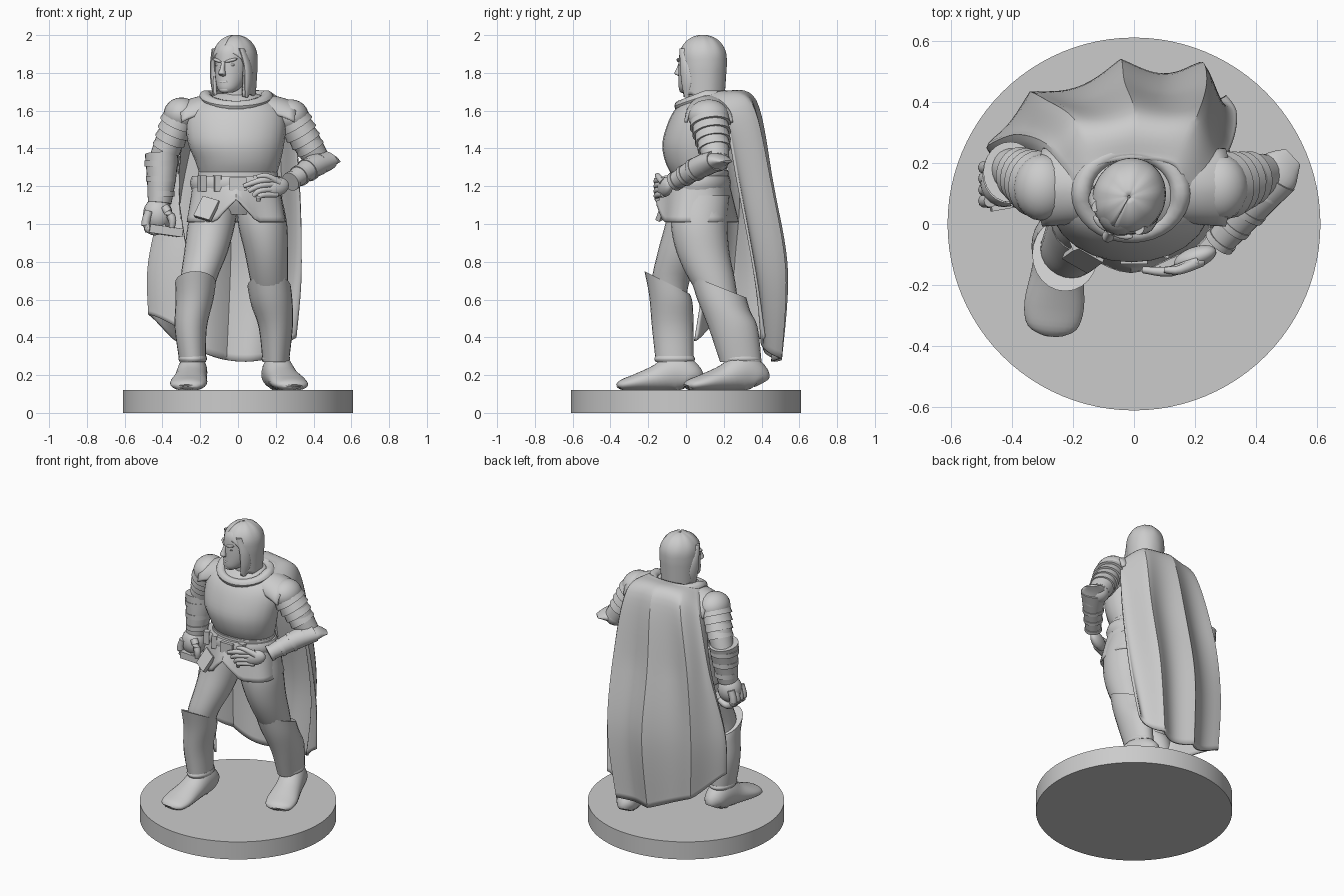
import bpy
from math import sin, cos, pi, radians
from mathutils import Vector, Matrix

default = bpy.data.objects.get("Cube")
if default:
    bpy.data.objects.remove(default, do_unlink=True)

grey = bpy.data.materials.new("plain_grey")
grey.use_nodes = True
grey.diffuse_color = (.6, .6, .6, 1)
grey.node_tree.nodes["Principled BSDF"].inputs["Base Color"].default_value = (.6, .6, .6, 1)


def finish(obj, name, angle=40):
    obj.name = name
    obj.data.materials.append(grey)
    bpy.ops.object.select_all(action='DESELECT')
    obj.select_set(True)
    bpy.context.view_layer.objects.active = obj
    bpy.ops.object.shade_smooth_by_angle(angle=radians(angle))
    return obj


def mesh(name, points, faces, angle=40):
    data = bpy.data.meshes.new(name)
    data.from_pydata(points, [], faces)
    obj = bpy.data.objects.new(name, data)
    bpy.context.collection.objects.link(obj)
    return finish(obj, name, angle)


def spline(keys, t):
    """Smooth curve through tuples of numbers, t from 0 to 1."""
    last = len(keys) - 1
    i = min(int(t * last), last - 1)
    f = t * last - i
    a, b, c, d = (keys[max(0, min(last, i + k))] for k in (-1, 0, 1, 2))
    return [q + f / 2 * (r - p + f * (2 * p - 5 * q + 4 * r - s + f * (3 * (q - r) + s - p)))
            for p, q, r, s in zip(a, b, c, d)]


def loft(name, keys, along=False, sides=24, steps=4):
    """Skin over ellipses (x, y, z, rx, ry[, front rise]), level or square to the path."""
    keys = [tuple(k) + (0,) * (6 - len(k)) for k in keys]
    count = (len(keys) - 1) * steps + 1
    rings = [spline(keys, i / (count - 1)) for i in range(count)]
    centres = [Vector(r[:3]) for r in rings]
    points = []
    for i, ring in enumerate(rings):
        side, up = Vector((1, 0, 0)), Vector((0, 1, 0))
        if along:
            t = (centres[min(i + 1, count - 1)] - centres[max(i - 1, 0)]).normalized()
            side = t.cross(Vector((0, 1, 0) if abs(t.z) > .8 else (0, 0, 1))).normalized()
            up = side.cross(t)
        for k in range(sides):
            a = 2 * pi * k / sides
            points.append(centres[i] + side * ring[3] * cos(a) + up * ring[4] * sin(a)
                          - Vector((0, 0, ring[5] * sin(a))))
    faces = [(i * sides + k, i * sides + (k + 1) % sides,
              (i + 1) * sides + (k + 1) % sides, (i + 1) * sides + k)
             for i in range(count - 1) for k in range(sides)]
    faces += [tuple(reversed(range(sides))), tuple(range((count - 1) * sides, count * sides))]
    return mesh(name, points, faces)


def sheet(name, shape, nu=24, nv=8, thick=.012, angle=40):
    """Grid surface from shape(u, v), thickened."""
    points = [shape(i / nu, j / nv) for j in range(nv + 1) for i in range(nu + 1)]
    row = nu + 1
    faces = [(j * row + i, j * row + i + 1, (j + 1) * row + i + 1, (j + 1) * row + i)
             for j in range(nv) for i in range(nu)]
    obj = mesh(name, points, faces, angle)
    if thick:
        solid = obj.modifiers.new("thickness", 'SOLIDIFY')
        solid.thickness, solid.offset = thick, 0
    return obj


def ball(name, place, size, turn=(0, 0, 0)):
    bpy.ops.mesh.primitive_uv_sphere_add(segments=20, ring_count=12, location=place, rotation=turn)
    bpy.context.object.scale = size
    return finish(bpy.context.object, name)


def box(name, place, size, turn=(0, 0, 0)):
    bpy.ops.mesh.primitive_cube_add(size=1, location=place, rotation=turn)
    obj = bpy.context.object
    obj.scale = size
    bevel = obj.modifiers.new("soft_edges", 'BEVEL')
    bevel.width = .006
    return finish(obj, name)


def mix(a, b, t):
    return tuple(p + (q - p) * t for p, q in zip(a, b))


# Base
bpy.ops.mesh.primitive_cylinder_add(vertices=96, radius=.61, depth=.12, location=(0, 0, .06))
finish(bpy.context.object, "base")

# Legs, boots and feet
loft("right_thigh", [(-.11, .07, 1.15, .12, .15), (-.14, .03, 1, .125, .14),
     (-.17, -.02, .85, .115, .13), (-.21, -.08, .7, .095, .1), (-.23, -.08, .55, .08, .08)])
loft("left_thigh", [(.11, .08, 1.15, .12, .15), (.13, .07, 1, .13, .15),
     (.15, .09, .85, .115, .14), (.165, .14, .7, .1, .12), (.18, .2, .55, .08, .08)])
loft("right_boot", [(-.24, -.06, .27, .07, .1), (-.25, -.07, .45, .085, .11),
     (-.23, -.08, .6, .1, .115, .02), (-.225, -.1, .69, .108, .12, .06)])
loft("left_boot", [(.2, .29, .27, .07, .11), (.2, .25, .45, .09, .13),
     (.18, .2, .57, .11, .14, .03), (.165, .17, .67, .115, .15, .06)])
for name, heel, toe, ankle in (("right", (-.23, .05), (-.27, -.355), (-.24, -.06)),
                               ("left", (.18, .4), (.295, .005), (.2, .29))):
    steps = ((0, .035, .045), (.06, .065, .075), (.25, .078, .1), (.5, .085, .07),
             (.78, .098, .045), (.96, .08, .03), (1, .03, .015))
    loft(name + "_foot", [mix(heel, toe, t) + (.115 + h, w, h) for t, w, h in steps], True)
    loft(name + "_ankle_cuff", [ankle + (.27, .068, .1), ankle + (.285, .076, .108),
                                ankle + (.3, .072, .102)])

# Hips, skirt and belt
loft("hips", [(0, .07, 1.05, .15, .12), (0, .06, 1.14, .22, .15), (0, .06, 1.27, .21, .15)])


def skirt(u, v):
    a = (u * 2 - 1) * pi
    notch = max(0, 1 - abs(a) / .45)
    flare = .22 + .045 * v + .01 * v * cos(a * 6)
    return (-.01 + flare * sin(a), .06 - (flare - .06) * cos(a), 1.23 - v * (.22 - .12 * notch))


sheet("skirt", skirt, 48)
loft("belt", [(-.01, .06, 1.18, .235, .17), (-.01, .06, 1.22, .245, .178),
              (-.01, .06, 1.255, .232, .168)], steps=2)
box("buckle", (0, -.118, 1.21), (.09, .025, .07))
for i, x in enumerate((-.19, -.11, .1)):
    box(f"belt_stud_{i}", (x, -.1 + x * x, 1.215), (.035, .04, .085), (0, 0, x * -2))
box("pouch_flap", (-.165, -.11, 1.08), (.1, .025, .12), (radians(-28), radians(14), radians(-30)))

# Breastplate
loft("breastplate", [(0, .07, 1.25, .2, .14), (0, .055, 1.33, .225, .165),
     (-.01, .05, 1.43, .255, .175), (-.01, .08, 1.55, .265, .17),
     (-.01, .1, 1.63, .23, .14), (-.01, .12, 1.69, .11, .09)])
loft("breastplate_rim", [(0, .07, 1.245, .205, .15), (0, .07, 1.265, .212, .157),
                         (0, .07, 1.285, .205, .152)], steps=2)


# Cape with sharp pleats, its right edge curling in behind the leg, and a rolled collar
CAPE = [[(-.18, .08, 1.68), (-.17, .14, 1.69), (-.12, .19, 1.7), (0, .21, 1.7), (.13, .19, 1.7), (.17, .1, 1.68)],
        [(-.28, .18, 1.55), (-.27, .25, 1.58), (-.19, .33, 1.63), (0, .36, 1.65), (.2, .34, 1.63), (.28, .2, 1.57)],
        [(-.31, .21, 1.2), (-.37, .28, 1.2), (-.29, .39, 1.2), (-.03, .44, 1.2), (.23, .43, 1.2), (.32, .27, 1.2)],
        [(-.26, .12, .8), (-.46, .25, .8), (-.33, .41, .78), (-.04, .51, .75), (.22, .5, .75), (.33, .35, .75)],
        [(-.2, .05, .38), (-.46, .23, .52), (-.32, .4, .38), (-.06, .48, .28), (.17, .48, .29), (.3, .4, .4)]]


def cape(u, v):
    x, y, z = spline([spline(row, u) for row in CAPE], v)
    fold = 1 + .14 * min(1, v * 2) * (.4 - abs(sin(5 * pi * u)))
    return (x * (1 + (fold - 1) / 3), .1 + (y - .1) * fold, z)


def collar(u, v):
    a, b = 2 * pi * u, 2 * pi * v
    r = 1 + .2 * cos(b)
    return (-.01 + .162 * r * sin(a), .1 - .135 * r * cos(a),
            1.68 - .055 * max(0, cos(a)) + .028 * sin(b))


sheet("cape", cape, 60, 32, .014, 25)
sheet("collar", collar, 32, 10, 0)
loft("neck", [(-.01, .1, 1.62, .08, .08), (-.01, .09, 1.76, .065, .07)])

# Arms: shoulder plate, overlapping lames, sleeve
ARMS = {"right": (-1, (-.3, .12, 1.58), (-.405, .18, 1.34)),
        "left": (1, (.28, .12, 1.57), (.42, .16, 1.34))}
for name, (sign, shoulder, elbow) in ARMS.items():
    def plate(u, v, s=sign):
        a = (u * 2 - 1) * 1.6
        reach = .13 + .19 * v - .02 * abs(sin(a))
        return (s * reach, .12 + (.105 + .015 * v) * sin(a), 1.59 + .085 * cos(a) - .05 * v * v)
    sheet(name + "_shoulder_plate", plate, 20, 6, .018)
    ball(name + "_shoulder", shoulder, (.095, .11, .09))
    loft(name + "_sleeve", [shoulder + (.08, .09), mix(shoulder, elbow, .5) + (.078, .085),
                            elbow + (.066, .07)], True)
    for i in range(4):
        start, end = mix(shoulder, elbow, i * .18), mix(shoulder, elbow, i * .18 + .22)
        loft(f"{name}_lame_{i}", [start + (.084 - .005 * i, .1 - .006 * i),
                                  end + (.096 - .006 * i, .11 - .007 * i)], True, steps=1)
    ball(name + "_elbow", elbow, (.065, .07, .065))

# Forearms with flared bracers
loft("left_bracer", [(.455, .16, 1.335, .085, .055), (.39, .07, 1.3, .065, .06),
                     (.28, -.06, 1.225, .047, .045)], True)
loft("left_bracer_point", [(.52, .22, 1.33, .035, .006), (.47, .17, 1.335, .075, .04),
                           (.42, .1, 1.315, .065, .06)], True)
loft("right_bracer", [(-.405, .17, 1.37, .088, .1), (-.405, .155, 1.25, .078, .085),
                      (-.415, .14, 1.11, .062, .065)], True)
for i, t in enumerate((.1, .5, .9)):
    a, b = mix((.39, .07, 1.3), (.28, -.06, 1.225), t), mix((.39, .07, 1.3), (.28, -.06, 1.225), t + .12)
    loft(f"left_strap_{i}", [p + (.068 - .016 * t, .064 - .014 * t) for p in (a, b)], True, steps=1)
    z = 1.34 - .2 * t
    loft(f"right_strap_{i}", [(-.408, .167 - .024 * t, h, .09 - .02 * t, .1 - .024 * t)
                              for h in (z + .015, z - .015)], steps=1)

# Hands
ball("left_palm", (.2, -.11, 1.195), (.075, .035, .05), (0, radians(-15), radians(20)))
ball("right_palm", (-.425, .13, 1.05), (.078, .075, .09))
for i in range(4):
    drop = .026 * i
    loft(f"left_finger_{i}", [(.21, -.12, 1.235 - drop, .016, .016),
         (.12, -.155, 1.23 - drop, .017, .017), (.03 + drop, -.15, 1.2 - drop, .011, .012)],
         True, 10)
    y = .185 - 1.4 * drop
    loft(f"right_finger_{i}", [(-.47, y, 1.07, .022, .022), (-.488, y, .995, .023, .023),
         (-.44, y, .96, .022, .022), (-.38, y, .985, .018, .018)], True, 10)
loft("left_thumb", [(.22, -.12, 1.22, .02, .02), (.15, -.15, 1.255, .015, .015),
                    (.1, -.15, 1.25, .01, .01)], True, 10)
loft("right_thumb", [(-.39, .08, 1.09, .024, .024), (-.35, .06, 1.03, .022, .022),
                     (-.35, .06, .98, .015, .015)], True, 10)
box("held_glove", (-.39, .12, .965), (.18, .13, .045), (0, radians(8), radians(10)))

# Head, turned toward its right
parts = [loft("head", [(0, -.085, 1.695, .03, .025), (0, -.055, 1.72, .06, .07),
         (0, -.02, 1.78, .085, .105), (0, -.01, 1.86, .093, .112),
         (0, 0, 1.93, .09, .11), (0, 0, 1.98, .05, .06)])]
parts.append(loft("nose", [(0, -.115, 1.86, .01, .012), (0, -.128, 1.82, .013, .018),
                           (0, -.134, 1.795, .02, .02), (0, -.115, 1.782, .012, .01)], sides=12))
parts.append(ball("lips", (0, -.115, 1.752), (.03, .012, .01)))
parts.append(ball("chin", (0, -.1, 1.712), (.032, .024, .02)))
for name, s in (("right", -1), ("left", 1)):
    parts.append(ball(name + "_brow", (s * .04, -.107, 1.866), (.035, .014, .009), (0, s * -.25, s * .3)))
    parts.append(ball(name + "_eye", (s * .04, -.1, 1.842), (.018, .012, .008)))
    parts.append(loft(name + "_side_lock", [(s * .08, -.065, 1.93, .014, .02),
                 (s * .1, -.035, 1.84, .018, .035), (s * .1, -.025, 1.75, .018, .038),
                 (s * .095, -.035, 1.67, .006, .012)], sides=12))


def hair(u, v):
    opening = .95 * min(1, max(0, v - .32) * 5)
    a = opening + u * 2 * (pi - opening)
    round_top = sin(min(1, v * 2 + .02) * pi / 2)
    taper = 1 - .22 * max(0, v - .6)
    z = 1.87 + .123 * cos(v * pi) if v < .5 else 1.87 - (v - .5) * .38
    return (.11 * round_top * taper * sin(a), .012 - .122 * round_top * taper * cos(a),
            z + .008 * v * cos(a * 9))


parts.append(sheet("hair", hair, 40, 20, .016))
turn = Matrix.Translation((-.022, .078, 0)) @ Matrix.Rotation(radians(-28), 4, 'Z')
for part in parts:
    part.matrix_world = turn @ part.matrix_basis
